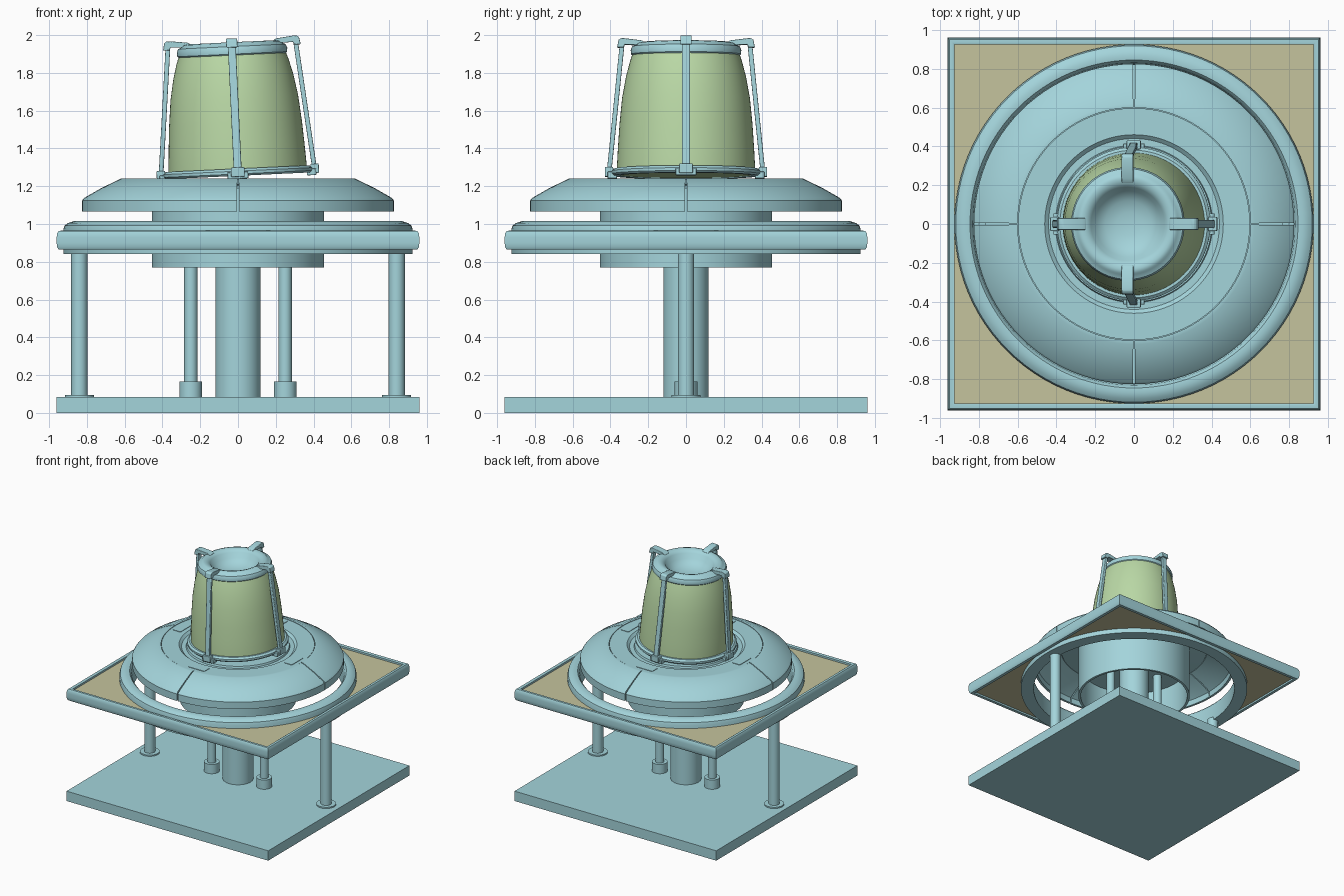
import bpy, bmesh, math
from mathutils import Matrix, Vector

if "Cube" in bpy.data.objects:
    bpy.data.objects.remove(bpy.data.objects["Cube"])


def material(name, rgb):
    m = bpy.data.materials.new(name)
    m.diffuse_color = (*rgb, 1)
    m.use_nodes = True
    m.node_tree.nodes["Principled BSDF"].inputs["Base Color"].default_value = m.diffuse_color
    return m


BLUE = material("pale_blue", (0.37, 0.66, 0.71))
GREEN = material("soft_green", (0.49, 0.69, 0.38))
TAN = material("sand_tan", (0.56, 0.55, 0.34))
I = Matrix.Identity(4)
# the bucket leans slightly to the left
TILT = Matrix.Translation((0, 0, 1.25)) @ Matrix.Rotation(math.radians(-2.7), 4, 'Y')


def finish(bm, name, mat, matrix=I, bevel=0, angle=35):
    bmesh.ops.remove_doubles(bm, verts=bm.verts, dist=1e-5)
    bmesh.ops.recalc_face_normals(bm, faces=bm.faces)
    me = bpy.data.meshes.new(name)
    bm.to_mesh(me)
    bm.free()
    me.materials.append(mat)
    ob = bpy.data.objects.new(name, me)
    bpy.context.collection.objects.link(ob)
    ob.matrix_world = matrix
    if bevel:
        b = ob.modifiers.new("bevel", 'BEVEL')
        b.width, b.segments = bevel, 3
    bpy.ops.object.select_all(action='DESELECT')
    ob.select_set(True)
    bpy.context.view_layer.objects.active = ob
    bpy.ops.object.shade_smooth_by_angle(angle=math.radians(angle))
    return ob


def lathe(name, pts, mat, matrix=I, a0=0, a1=2 * math.pi, steps=72, closed=True):
    """Revolve a closed (r, z) outline; partial sweeps get end caps."""
    bm = bmesh.new()
    full = a1 - a0 > 6.28
    rings = []
    for i in range(steps if full else steps + 1):
        a = a0 + (a1 - a0) * i / steps
        rings.append([bm.verts.new((r * math.cos(a), r * math.sin(a), z)) for r, z in pts])
    n = len(pts)
    for i in range(steps):
        p, q = rings[i], rings[(i + 1) % len(rings)]
        for j in range(n if closed else n - 1):
            k = (j + 1) % n
            if pts[j][0] == 0 and pts[k][0] == 0:
                continue
            bm.faces.new((p[j], p[k], q[k], q[j]))
    if not full:
        bm.faces.new(rings[0])
        bm.faces.new(rings[-1])
    bmesh.ops.dissolve_degenerate(bm, dist=1e-6, edges=bm.edges)
    return finish(bm, name, mat, matrix)


def cylinder(name, x, r, z0, z1, steps=32):
    return lathe(name, [(0, z0), (r, z0), (r, z1), (0, z1)], BLUE,
                 Matrix.Translation((x, 0, 0)), steps=steps)


def box(name, lo, hi, mat, matrix=I, bevel=0):
    bm = bmesh.new()
    bmesh.ops.create_cube(bm, size=1)
    lo, hi = Vector(lo), Vector(hi)
    for v in bm.verts:
        v.co = Vector([(lo[i] + hi[i]) / 2 + v.co[i] * (hi[i] - lo[i]) for i in range(3)])
    return finish(bm, name, mat, matrix, bevel)


def plate(name, outline, width, mat, matrix=I, bevel=0):
    """Extrude an (x, z) outline along y, centred."""
    bm = bmesh.new()
    f = bm.faces.new([bm.verts.new((x, -width / 2, z)) for x, z in outline])
    ext = bmesh.ops.extrude_face_region(bm, geom=[f])["geom"]
    bmesh.ops.translate(bm, vec=(0, width, 0),
                        verts=[g for g in ext if isinstance(g, bmesh.types.BMVert)])
    return finish(bm, name, mat, matrix, bevel)


def square_loop(name, sections, mat, angle=35):
    """Sweep a closed (half-size, z) section around a square."""
    bm = bmesh.new()
    loops = [[bm.verts.new((sx * h, sy * h, z)) for h, z in sections]
             for sx, sy in ((1, 1), (-1, 1), (-1, -1), (1, -1))]
    n = len(sections)
    for i in range(4):
        for j in range(n):
            k = (j + 1) % n
            p, q = loops[i], loops[(i + 1) % 4]
            bm.faces.new((p[j], p[k], q[k], q[j]))
    return finish(bm, name, mat, angle=angle)


# base plate
box("base_plate", (-0.96, -0.96, 0), (0.96, 0.96, 0.085), BLUE)

# columns and posts
cylinder("centre_column", 0, 0.12, 0.08, 1.06, 48)
for side, s in (("left", -1), ("right", 1)):
    cylinder(side + "_inner_post", s * 0.25, 0.035, 0.08, 1.06)
    cylinder(side + "_inner_post_foot", s * 0.25, 0.06, 0.08, 0.165)
    cylinder(side + "_outer_post", s * 0.84, 0.043, 0.08, 0.86)
    cylinder(side + "_outer_post_foot", s * 0.84, 0.077, 0.08, 0.096)

# upper square frame with rounded outer edge
square_loop("frame_rim", [(0.925, 0.865), (0.95, 0.865), (0.958, 0.878), (0.96, 0.90), (0.96, 0.93),
                          (0.958, 0.95), (0.95, 0.963), (0.935, 0.965), (0.925, 0.96)], BLUE, 50)

# tan panel with round hole
bm = bmesh.new()
N = 96
cols = []
for i in range(N):
    a = 2 * math.pi * i / N
    c, s = math.cos(a), math.sin(a)
    k = 0.93 / max(abs(c), abs(s))
    cols.append([bm.verts.new((c * r, s * r, z)) for r, z in
                 ((0.87, 0.945), (k, 0.945), (k, 0.88), (0.87, 0.88))])
for i in range(N):
    p, q = cols[i], cols[(i + 1) % N]
    for j in range(4):
        bm.faces.new((p[j], p[(j + 1) % 4], q[(j + 1) % 4], q[j]))
finish(bm, "frame_panel", TAN)

# round collar set in the frame
lathe("frame_collar", [(0.925, 0.84), (0.925, 0.97), (0.918, 0.992), (0.90, 1.005), (0.87, 1.015),
                       (0.845, 1.012), (0.83, 0.995), (0.825, 0.96), (0.82, 0.84)], BLUE, steps=96)

# hollow hub drum with flat deck and a groove round the bucket
lathe("hub_drum", [(0, 1.235), (0.40, 1.235), (0.405, 1.22), (0.44, 1.22), (0.46, 1.238), (0.597, 1.238),
                   (0.597, 1.21), (0.455, 1.20), (0.455, 0.77), (0.435, 0.77), (0.435, 1.05), (0, 1.05)],
      BLUE, steps=96)

# four sloping seat-ring segments and deck hatches
for i in range(4):
    a = i * math.pi / 2
    lathe("ring_segment_%d" % (i + 1),
          [(0.60, 1.24), (0.62, 1.24), (0.72, 1.192), (0.815, 1.138), (0.825, 1.125), (0.825, 1.065),
           (0.805, 1.065), (0.80, 1.11), (0.72, 1.16), (0.60, 1.21)], BLUE,
          a0=a + 0.006, a1=a + math.pi / 2 - 0.006, steps=24)
    box("deck_hatch_%d" % (i + 1), (0.495, -0.075, 1.236), (0.565, 0.075, 1.242), BLUE,
        Matrix.Rotation(a, 4, 'Z'))

# bucket: green shell, lower band, rounded rim with dished top
lathe("bucket_shell", [(0, 0.01), (0.366, 0.01), (0.366, 0.05), (0.36, 0.16), (0.352, 0.28), (0.338, 0.42),
                       (0.318, 0.53), (0.297, 0.61), (0.28, 0.66), (0.20, 0.58), (0, 0.58)], GREEN, TILT)
lathe("bucket_lower_band", [(0.35, 0.005), (0.385, 0.005), (0.395, 0.015), (0.395, 0.03),
                            (0.38, 0.043), (0.35, 0.043)], BLUE, TILT)
lathe("bucket_rim", [(0.25, 0.638), (0.28, 0.638), (0.291, 0.65), (0.293, 0.672), (0.285, 0.69),
                     (0.262, 0.70), (0.255, 0.708), (0.235, 0.713), (0.21, 0.706), (0.19, 0.69),
                     (0.17, 0.65), (0.12, 0.615), (0.06, 0.60), (0, 0.597), (0, 0.585), (0.2, 0.585)],
      BLUE, TILT)

# four tie rods with hooks and foot brackets
for i in range(4):
    m = TILT @ Matrix.Rotation(i * math.pi / 2, 4, 'Z')
    n = "_%d" % (i + 1)
    plate("tie_rod" + n, [(0.395, 0.02), (0.42, 0.02), (0.35, 0.71), (0.325, 0.71)], 0.042, BLUE, m, 0.006)
    plate("rim_hook" + n, [(0.365, 0.685), (0.357, 0.725), (0.345, 0.733), (0.325, 0.733), (0.235, 0.722),
                           (0.212, 0.708), (0.22, 0.695), (0.325, 0.70), (0.33, 0.685)], 0.06, BLUE, m, 0.004)
    box("foot_bracket" + n, (0.365, -0.055, -0.01), (0.415, 0.055, 0.025), BLUE, m, 0.004)
    box("foot_clevis" + n, (0.385, -0.036, 0.0), (0.43, 0.036, 0.05), BLUE, m, 0.005)
